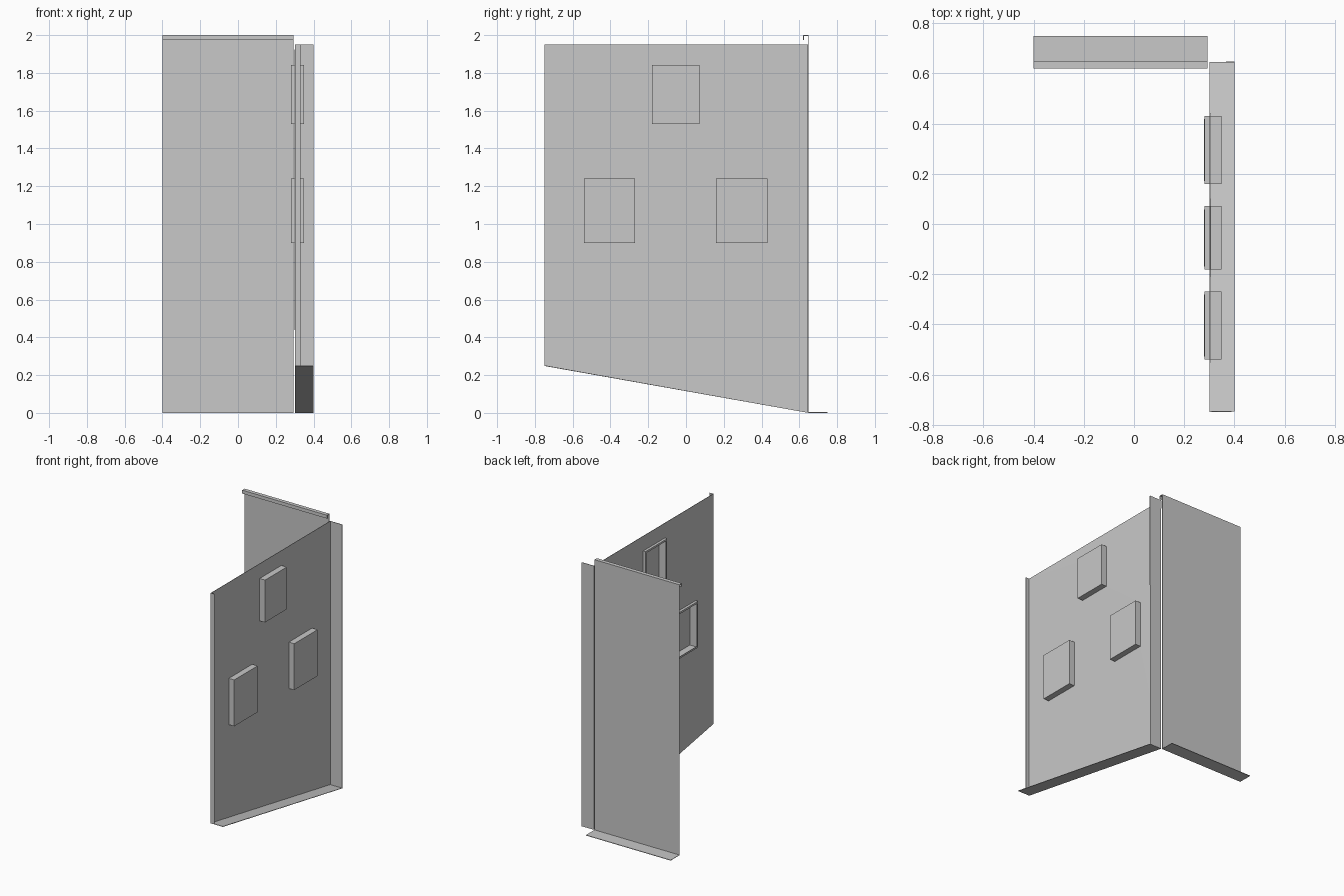
import bpy
import bmesh

cube = bpy.data.objects.get("Cube")
if cube:
    bpy.data.objects.remove(cube, do_unlink=True)

# One plain sheet metal colour
steel = bpy.data.materials.new("sheet_grey")
steel.use_nodes = True
grey = (0.58, 0.58, 0.58, 1)
steel.diffuse_color = grey
steel.node_tree.nodes["Principled BSDF"].inputs["Base Color"].default_value = grey

THICK = 0.004
HALF = THICK / 2


def finish(name, bm):
    """Weld the folded faces and give the sheet its thickness."""
    bmesh.ops.remove_doubles(bm, verts=bm.verts[:], dist=0.0005)
    bmesh.ops.recalc_face_normals(bm, faces=bm.faces[:])
    mesh = bpy.data.meshes.new(name)
    bm.to_mesh(mesh)
    bm.free()
    mesh.materials.append(steel)
    obj = bpy.data.objects.new(name, mesh)
    bpy.context.collection.objects.link(obj)
    solid = obj.modifiers.new("thickness", "SOLIDIFY")
    solid.thickness = THICK
    solid.offset = 0
    return obj


def add_loop(bm, points):
    return [bm.verts.new(p) for p in points]


def add_quad(bm, *points):
    bm.faces.new(add_loop(bm, points))


def window_loop(x, y, z, w, h):
    """Rectangle in a plane of constant x."""
    return [(x, y + a * w / 2, z + b * h / 2)
            for a, b in ((-1, -1), (1, -1), (1, 1), (-1, 1))]


# Back panel: one folded profile swept along x
profile = [(0.75, HALF), (0.648, HALF), (0.648, 2 - HALF),
           (0.622, 2 - HALF), (0.622, 1.975)]
bm = bmesh.new()
for (y0, z0), (y1, z1) in zip(profile, profile[1:]):
    add_quad(bm, (-0.4, y0, z0), (0.293, y0, z0), (0.293, y1, z1), (-0.4, y1, z1))
finish("back_panel", bm)

# Window boxes: centre y, centre z, width, height
windows = {
    "front_window_box": (-0.405, 1.07, 0.27, 0.34),
    "upper_window_box": (-0.055, 1.685, 0.25, 0.31),
    "rear_window_box": (0.295, 1.07, 0.27, 0.34),
}

# Side panel: slanted lower edge, window openings and folded flanges
SIDE_X, FRONT, REAR, TOP = 0.302, -0.748, 0.645, 1.95
LOW_FRONT, LOW_REAR = 0.25, HALF
bm = bmesh.new()
outline = [(SIDE_X, FRONT, LOW_FRONT), (SIDE_X, REAR, LOW_REAR),
           (SIDE_X, REAR, TOP), (SIDE_X, FRONT, TOP)]
edges = []
for loop in [outline] + [window_loop(SIDE_X, *w) for w in windows.values()]:
    verts = add_loop(bm, loop)
    edges += [bm.edges.new((verts[i - 1], verts[i])) for i in range(len(verts))]
bmesh.ops.triangle_fill(bm, edges=edges, use_beauty=True, normal=(1, 0, 0))
for i, width in ((0, 0.098), (1, 0.098), (3, 0.03)):
    a, b = outline[i], outline[(i + 1) % 4]
    add_quad(bm, a, b, (SIDE_X + width, b[1], b[2]), (SIDE_X + width, a[1], a[2]))
finish("side_panel", bm)

# Shallow boxes closed outside, open inside with a narrow rim
RIM = 0.024
for name, (y, z, w, h) in windows.items():
    bm = bmesh.new()
    loops = [window_loop(0.282, y, z, w - RIM, h - RIM),
             window_loop(0.282, y, z, w, h),
             window_loop(0.347, y, z, w, h)]
    for inner, outer in zip(loops, loops[1:]):
        for i in range(4):
            add_quad(bm, inner[i - 1], inner[i], outer[i], outer[i - 1])
    add_quad(bm, *loops[-1])
    finish(name, bm)
